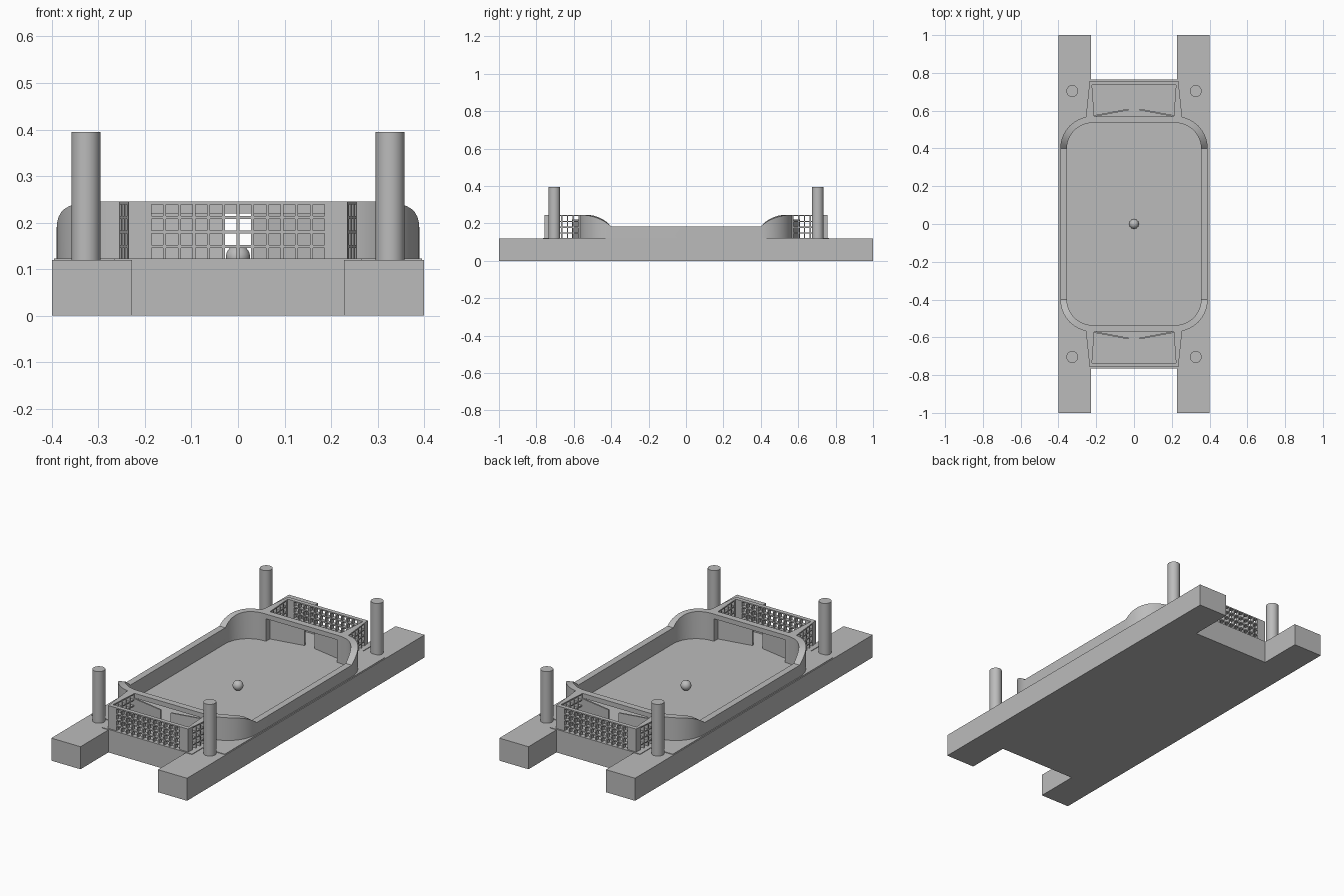
import bpy, bmesh, math
from mathutils import Vector, Matrix

cube = bpy.data.objects.get("Cube")
if cube:
    bpy.data.objects.remove(cube, do_unlink=True)

grey = bpy.data.materials.new("plain grey")
grey.use_nodes = True
colour = (0.5, 0.5, 0.5, 1)
grey.diffuse_color = colour
grey.node_tree.nodes["Principled BSDF"].inputs["Base Color"].default_value = colour


def finish(name, bm, smooth=False):
    bmesh.ops.recalc_face_normals(bm, faces=bm.faces)
    mesh = bpy.data.meshes.new(name)
    bm.to_mesh(mesh)
    bm.free()
    mesh.materials.append(grey)
    ob = bpy.data.objects.new(name, mesh)
    bpy.context.collection.objects.link(ob)
    if smooth:
        soften(ob)
    return ob


def select(ob):
    bpy.ops.object.select_all(action='DESELECT')
    ob.select_set(True)
    bpy.context.view_layer.objects.active = ob


def soften(ob):
    select(ob)
    bpy.ops.object.shade_smooth_by_angle(angle=math.radians(35))


def prism(name, outline, low, high):
    bm = bmesh.new()
    face = bm.faces.new([bm.verts.new((x, y, low)) for x, y in outline])
    grown = bmesh.ops.extrude_face_region(bm, geom=[face])
    verts = [v for v in grown["geom"] if isinstance(v, bmesh.types.BMVert)]
    bmesh.ops.translate(bm, verts=verts, vec=(0, 0, high - low))
    return finish(name, bm)


def add_box(bm, centre, size):
    bmesh.ops.create_cube(bm, size=1, matrix=Matrix.Translation(centre) @ Matrix.Diagonal((*size, 1)))


def cut(ob, cutter):
    mod = ob.modifiers.new("cut", 'BOOLEAN')
    mod.operation = 'DIFFERENCE'
    mod.solver = 'EXACT'
    mod.object = cutter
    select(ob)
    bpy.ops.object.modifier_apply(modifier=mod.name)


def four_way(quarter):
    # Mirror a first-quadrant outline, listed from the x side to the y side
    upper = quarter + [(-x, y) for x, y in reversed(quarter)]
    return upper + [(-x, -y) for x, y in upper]


def rounded(hx, hy, r, steps=14):
    arc = [math.pi / 2 * i / steps for i in range(steps + 1)]
    return four_way([(hx - r + r * math.cos(a), hy - r + r * math.sin(a)) for a in arc])


FLOOR, DECK, TOP = 0.10, 0.12, 0.245
outer = rounded(0.39, 0.57, 0.17)
inner = rounded(0.355, 0.535, 0.135)

# Base block with rails, and thin deck plate
base = prism("base", four_way([(0.4, 1), (0.228, 1), (0.228, 0.765)]), 0, DECK)
deck = prism("deck_plate", four_way([(0.395, 0.675), (0.265, 0.675), (0.265, 0.765)]), 0.115, 0.123)

# Recess the field and goal floors
cutters = [prism("field_cutter", inner, FLOOR, 0.3)]
for s in (1, -1):
    cutters.append(prism("goal_cutter", [(-0.21, 0.5 * s), (0.21, 0.5 * s),
                                         (0.222, 0.735 * s), (-0.222, 0.735 * s)], FLOOR, 0.3))
for cutter in cutters:
    cut(base, cutter)
    cut(deck, cutter)


# Field wall: low along the sides, rising round each corner
def wall_height(y):
    t = max(0.0, 0.56 - max(abs(y), 0.4))
    radius = 0.243
    return TOP - radius + math.sqrt(radius ** 2 - t ** 2)


bm = bmesh.new()
rings = []
for path, upper in ((outer, False), (outer, True), (inner, True), (inner, False)):
    rings.append([bm.verts.new((x, y, wall_height(oy) if upper else FLOOR))
                  for (x, y), (ox, oy) in zip(path, outer)])
n = len(outer)
for k in range(4):
    a, b = rings[k], rings[(k + 1) % 4]
    for i in range(n):
        j = (i + 1) % n
        bm.faces.new((a[i], a[j], b[j], b[i]))
wall = finish("field_wall", bm)

# Goal mouths through the end walls
bm = bmesh.new()
for s in (1, -1):
    add_box(bm, (0, 0.56 * s, 0.135), (0.42, 0.12, 0.17))
mouth = finish("mouth_cutter", bm)
cut(wall, mouth)
soften(wall)
cutters.append(mouth)

# Goal cages with a grid of square holes
pitch, hole = 0.0315, 0.025
rows = [0.133 + 0.0311 * i for i in range(4)]
for s, side in ((-1, "front"), (1, "back")):
    half = [(0.255, 0.565), (0.235, 0.757), (0.222, 0.735), (0.21, 0.565)]
    right = half[:2]
    left = [(-x, y) for x, y in reversed(right)]
    inside = half[2:]
    outline = right + left + [(-x, y) for x, y in reversed(inside)] + inside
    cage = prism(side + "_goal_cage", [(x, y * s) for x, y in outline], FLOOR, TOP)
    bm = bmesh.new()
    for z in rows:
        for i in range(12):
            add_box(bm, ((i - 5.5) * pitch, 0.746 * s, z), (hole, 0.06, hole))
    back_holes = finish("back_hole_cutter", bm)
    bm = bmesh.new()
    for z in rows:
        for i in range(5):
            add_box(bm, (0, (0.587 + 0.031 * i) * s, z), (0.6, hole, hole))
    side_holes = finish("side_hole_cutter", bm)
    for cutter in (back_holes, side_holes):
        cut(cage, cutter)
        cutters.append(cutter)

    # Angled flaps behind each goal mouth
    for m, hand in ((1, "left"), (-1, "right")):
        flap = [(0.21, 0.568), (0.21, 0.576), (0.03, 0.61), (0.03, 0.602)]
        prism(f"{side}_{hand}_flap", [(x * m, y * s) for x, y in flap], FLOOR, 0.22)

        # Corner post
        bm = bmesh.new()
        bmesh.ops.create_cone(bm, cap_ends=True, segments=40, radius1=0.031, radius2=0.031, depth=0.285,
                              matrix=Matrix.Translation((0.327 * m, 0.704 * s, 0.2525)))
        finish(f"{side}_{hand}_post", bm, True)

# Ball in the middle of the field
bm = bmesh.new()
bmesh.ops.create_uvsphere(bm, u_segments=32, v_segments=16, radius=0.026,
                          matrix=Matrix.Translation((0, 0, FLOOR + 0.026)))
finish("ball", bm, True)

for cutter in cutters:
    bpy.data.objects.remove(cutter, do_unlink=True)
